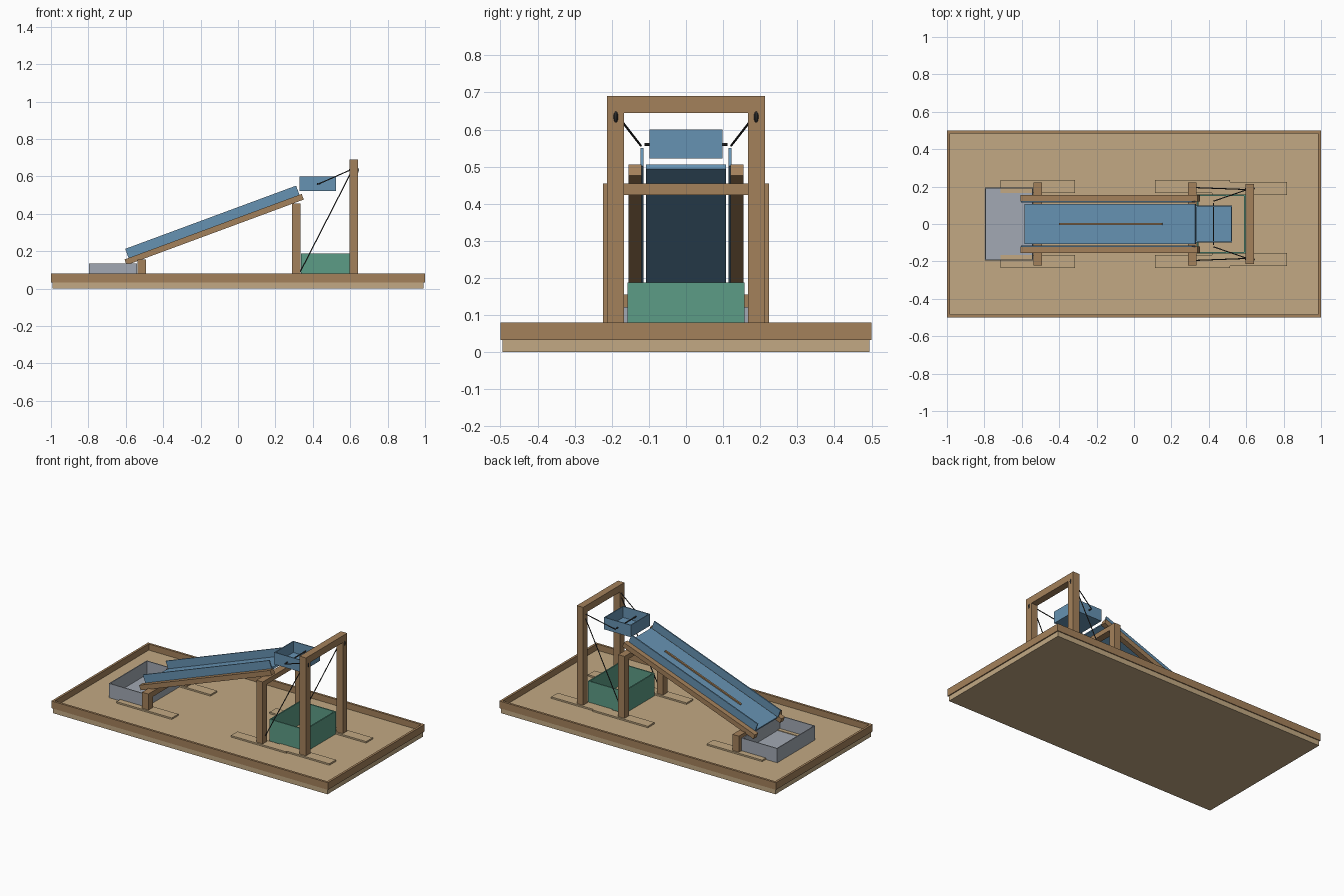
import bpy, bmesh, math
from mathutils import Vector, Matrix

cube = bpy.data.objects.get("Cube")
if cube:
    bpy.data.objects.remove(cube, do_unlink=True)


def material(name, rgb):
    """Flat material from 0-255 display colour."""
    lin = [((c / 255 + 0.055) / 1.055) ** 2.4 for c in rgb] + [1.0]
    m = bpy.data.materials.new(name)
    m.use_nodes = True
    m.diffuse_color = lin
    m.node_tree.nodes["Principled BSDF"].inputs["Base Color"].default_value = lin
    return m


TAN = material("pale plywood", (194, 169, 131))
BROWN = material("brown timber", (164, 129, 91))
BLUE = material("blue sheet", (102, 146, 178))
GREEN = material("green bin", (92, 156, 134))
GREY = material("grey tray", (162, 169, 179))
DARK = material("dark cord", (55, 55, 55))


def finish(name, bm, mat, matrix=None):
    mesh = bpy.data.meshes.new(name)
    bmesh.ops.recalc_face_normals(bm, faces=bm.faces)
    bm.to_mesh(mesh)
    bm.free()
    mesh.materials.append(mat)
    ob = bpy.data.objects.new(name, mesh)
    if matrix:
        ob.matrix_world = matrix
    bpy.context.collection.objects.link(ob)
    return ob


def add_block(bm, xs, ys, zs):
    lo, hi = Vector((xs[0], ys[0], zs[0])), Vector((xs[1], ys[1], zs[1]))
    size = Matrix.Diagonal((*(hi - lo), 1))
    bmesh.ops.create_cube(bm, size=1, matrix=Matrix.Translation((lo + hi) / 2) @ size)


def block(name, xs, ys, zs, mat, matrix=None):
    bm = bmesh.new()
    add_block(bm, xs, ys, zs)
    return finish(name, bm, mat, matrix)


def walls(name, xs, y, zs, t, mat, floor=0):
    """Open rectangular box, symmetric in y, with an optional floor."""
    bm = bmesh.new()
    for s in (-1, 1):
        add_block(bm, xs, sorted((s * y, s * (y - t))), zs)
    for x in (xs[0], xs[1] - t):
        add_block(bm, (x, x + t), (t - y, y - t), zs)
    if floor:
        add_block(bm, (xs[0] + t, xs[1] - t), (t - y, y - t), (zs[0], zs[0] + floor))
    return finish(name, bm, mat)


def rod(name, a, b, r, mat):
    a, b = Vector(a), Vector(b)
    bm = bmesh.new()
    bmesh.ops.create_cone(bm, cap_ends=True, segments=10, radius1=r, radius2=r,
                          depth=(b - a).length)
    turn = (b - a).to_track_quat("Z", "Y").to_matrix().to_4x4()
    return finish(name, bm, mat, Matrix.Translation((a + b) / 2) @ turn)


# Base board and raised rim
FLOOR = 0.04
block("base_board", (-0.993, 0.993), (-0.494, 0.494), (0, FLOOR), TAN)
walls("base_rim", (-1, 1), 0.5, (0.033, 0.08), 0.015, BROWN)

# Three support frames: x centre, y centre, top height, beam depth
frames = {"low": (-0.515, 0.2, 0.155, 0.035),
          "middle": (0.312, 0.2, 0.455, 0.032),
          "tall": (0.618, 0.19, 0.69, 0.045)}
for label, (x, y, top, depth) in frames.items():
    span = (x - 0.023, x + 0.023)
    for side, s in (("left", 1), ("right", -1)):
        block(f"{label}_post_{side}", span, sorted((s * (y - 0.023), s * (y + 0.023))),
              (FLOOR, top), BROWN)
        block(f"{label}_foot_{side}", (x - 0.2, x + 0.2),
              sorted((s * (y - 0.034), s * (y + 0.034))), (FLOOR, FLOOR + 0.01), TAN)
    block(f"{label}_crossbeam", span, (0.023 - y, y - 0.023), (top - depth, top), BROWN)

# Sloping chute; local x runs along the slope, local z = 0 is the rail top
slope = Matrix.Translation((-0.133, 0.333, 0)[:1] + (0, 0.331)) @ Matrix.Rotation(
    -math.radians(20.3), 4, "Y")
for side, s in (("left", 1), ("right", -1)):
    block(f"chute_rail_{side}", (-0.505, 0.505), sorted((s * 0.12, s * 0.155)),
          (-0.032, 0), BROWN, slope)
    block(f"chute_wall_{side}", (-0.482, 0.492), sorted((s * 0.114, s * 0.122)),
          (0, 0.052), BLUE, slope)
block("chute_floor", (-0.482, 0.492), (-0.108, 0.108), (-0.008, 0.004), BLUE, slope)
block("chute_strip", (-0.28, 0.305), (-0.006, 0.006), (0.002, 0.012), BROWN, slope)

# Containers
walls("catch_tray", (-0.797, -0.54), 0.196, (FLOOR, 0.133), 0.006, GREY, 0.006)
walls("water_bin", (0.338, 0.597), 0.158, (FLOOR, 0.188), 0.008, GREEN)
walls("tipping_bucket", (0.33, 0.525), 0.098, (0.522, 0.6), 0.006, BLUE, 0.006)
rod("bucket_axle", (0.425, -0.112, 0.56), (0.425, 0.112, 0.56), 0.004, DARK)

# Cords and pulley rings on the tall frame
for side, s in (("left", 1), ("right", -1)):
    ring = (0.62, s * 0.189, 0.634)
    rod(f"bucket_cord_{side}", (0.425, s * 0.122, 0.557), (0.62, s * 0.189, 0.643), 0.003, DARK)
    rod(f"anchor_cord_{side}", (0.61, s * 0.184, 0.632), (0.315, s * 0.195, 0.055), 0.003, DARK)
    bpy.ops.mesh.primitive_torus_add(major_radius=0.02, minor_radius=0.006, major_segments=24,
                                     minor_segments=10, location=ring,
                                     rotation=(math.pi / 2, 0, 0))
    pulley = bpy.context.object
    pulley.name = f"pulley_ring_{side}"
    pulley.data.materials.append(DARK)
    bpy.ops.object.shade_smooth_by_angle()
